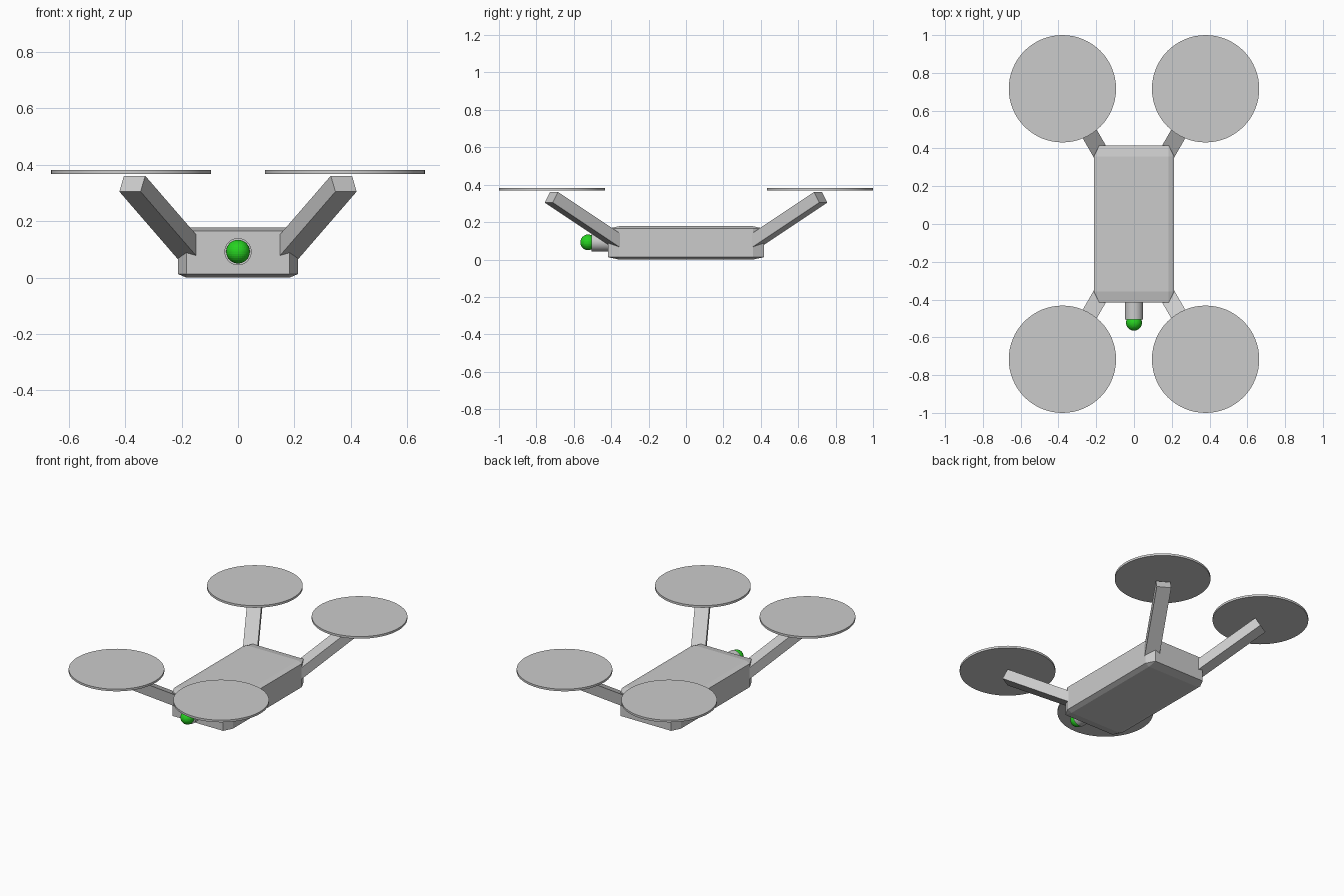
import bpy
from math import radians, sin, cos
from mathutils import Matrix, Vector

if "Cube" in bpy.data.objects:
    bpy.data.objects.remove(bpy.data.objects["Cube"])


def finish(name):
    ob = bpy.context.object
    ob.name = ob.data.name = name
    return ob


def cylinder(name, radius, depth, loc, rot=(0, 0, 0)):
    bpy.ops.mesh.primitive_cylinder_add(vertices=64, radius=radius, depth=depth,
                                        location=loc, rotation=rot)
    ob = finish(name)
    bpy.ops.object.shade_smooth_by_angle(angle=radians(30))
    return ob


# Body: bevelled unit cube, stretched so the chamfers stretch with it
bpy.ops.mesh.primitive_cube_add(size=2)
body = finish("body")
bevel = body.modifiers.new("chamfer", 'BEVEL')
bevel.width = 0.14
bevel.segments = 1
bpy.ops.object.modifier_apply(modifier=bevel.name)
body.data.transform(Matrix.Translation((0, 0, 0.089)) @ Matrix.Diagonal((0.213, 0.416, 0.089, 1)))

# Four arms rising from the body corners, each with a rotor disc on top
ARM_W, ARM_H, ARM_LEN = 0.087, 0.065, 0.5
pitch, splay = radians(30), radians(30)
for sx, side in ((-1, "left"), (1, "right")):
    for sy, end in ((-1, "front"), (1, "back")):
        direction = Vector((sx * sin(splay) * cos(pitch), sy * cos(splay) * cos(pitch), sin(pitch)))
        tip = Vector((sx * 0.375, sy * 0.72, 0.333))
        bpy.ops.mesh.primitive_cube_add(size=1)
        arm = finish(f"{end}_{side}_arm")
        arm.data.transform(Matrix.Diagonal((ARM_W, ARM_LEN, ARM_H, 1)))
        arm.rotation_euler = direction.to_track_quat('Y', 'Z').to_euler()
        arm.location = tip - direction * ARM_LEN / 2
        cylinder(f"{end}_{side}_rotor", 0.284, 0.014, (sx * 0.379, sy * 0.716, 0.375))

# Camera housing on the front face
cylinder("camera_housing", 0.048, 0.13, (0, -0.44, 0.092), (radians(90), 0, 0))

# Green camera lens ball
bpy.ops.mesh.primitive_uv_sphere_add(segments=32, ring_count=16, radius=0.042,
                                     location=(0, -0.523, 0.092))
lens = finish("camera_lens")
green = bpy.data.materials.new("green")
green.diffuse_color = (0.02, 0.65, 0.015, 1)
green.use_nodes = True
green.node_tree.nodes["Principled BSDF"].inputs["Base Color"].default_value = green.diffuse_color
lens.data.materials.append(green)
